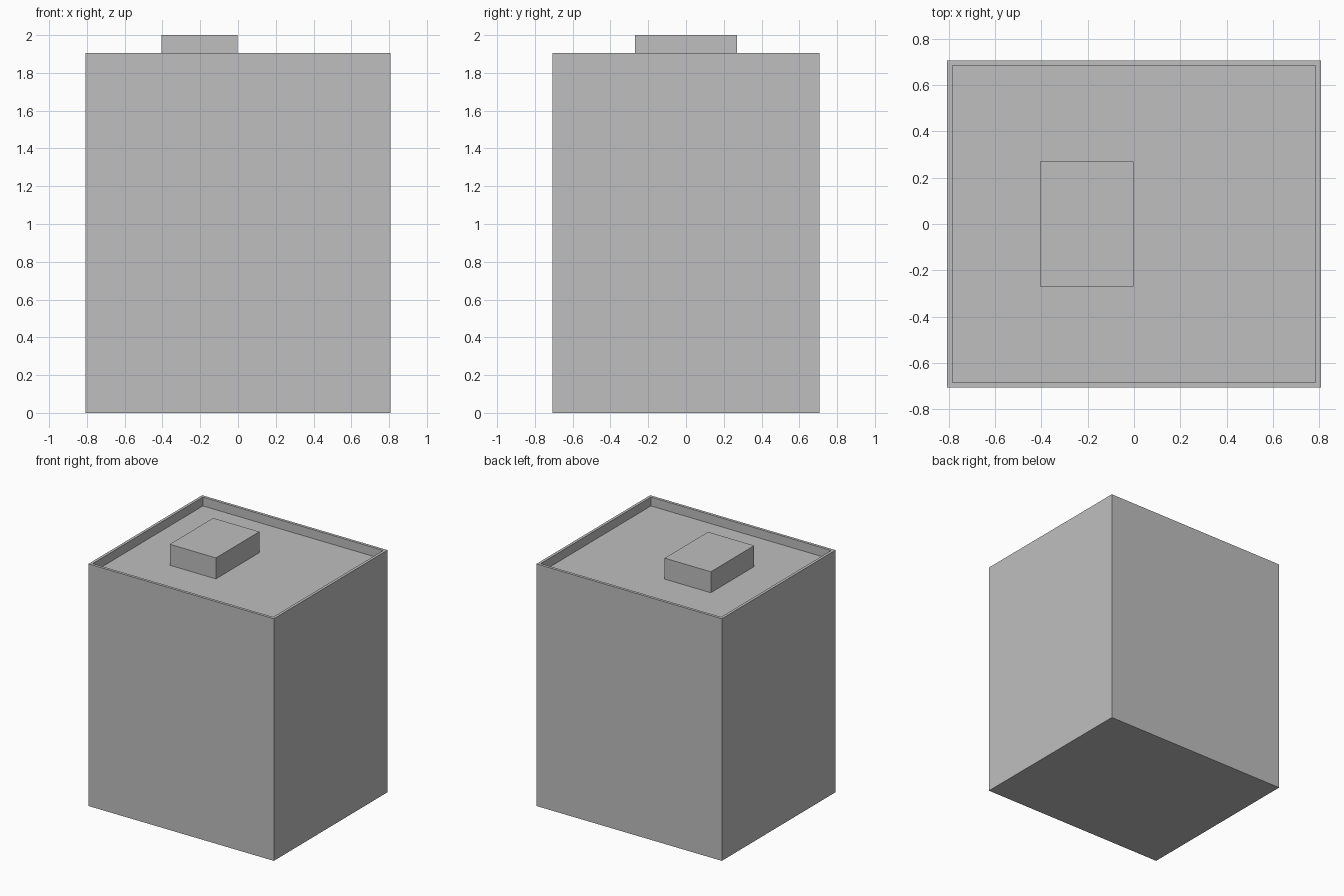
import bpy
import bmesh
from mathutils import Matrix, Vector

cube = bpy.data.objects.get("Cube")
if cube:
    bpy.data.objects.remove(cube, do_unlink=True)

# Single plain grey
GREY = (0.52, 0.52, 0.52, 1.0)
grey = bpy.data.materials.new("plain grey")
grey.use_nodes = True
grey.diffuse_color = GREY
grey.node_tree.nodes["Principled BSDF"].inputs["Base Color"].default_value = GREY


def box(bm, low, high):
    low, high = Vector(low), Vector(high)
    matrix = Matrix.Translation((low + high) / 2) @ Matrix.Diagonal((*(high - low), 1))
    bmesh.ops.create_cube(bm, size=1, matrix=matrix)


def finish(bm, name):
    mesh = bpy.data.meshes.new(name)
    bm.to_mesh(mesh)
    bm.free()
    mesh.materials.append(grey)
    obj = bpy.data.objects.new(name, mesh)
    bpy.context.collection.objects.link(obj)
    return obj


HALF_X, HALF_Y = 0.807, 0.707
RIM_TOP, ROOF = 1.905, 1.835
WALL = 0.022

# Building block with a sunken flat roof behind a thin parapet
bm = bmesh.new()
box(bm, (-HALF_X, -HALF_Y, 0), (HALF_X, HALF_Y, RIM_TOP))
bm.faces.ensure_lookup_table()
top = max(bm.faces, key=lambda f: f.calc_center_median().z)
bmesh.ops.inset_region(bm, faces=[top], thickness=WALL, use_even_offset=True)
roof = bmesh.ops.extrude_discrete_faces(bm, faces=[top])["faces"][0]
bmesh.ops.translate(bm, verts=roof.verts, vec=(0, 0, ROOF - RIM_TOP))
bmesh.ops.recalc_face_normals(bm, faces=bm.faces)
finish(bm, "building_block")

# Small housing standing on the roof
bm = bmesh.new()
box(bm, (-0.405, -0.27, ROOF), (-0.003, 0.27, 2.0))
finish(bm, "roof_housing")
